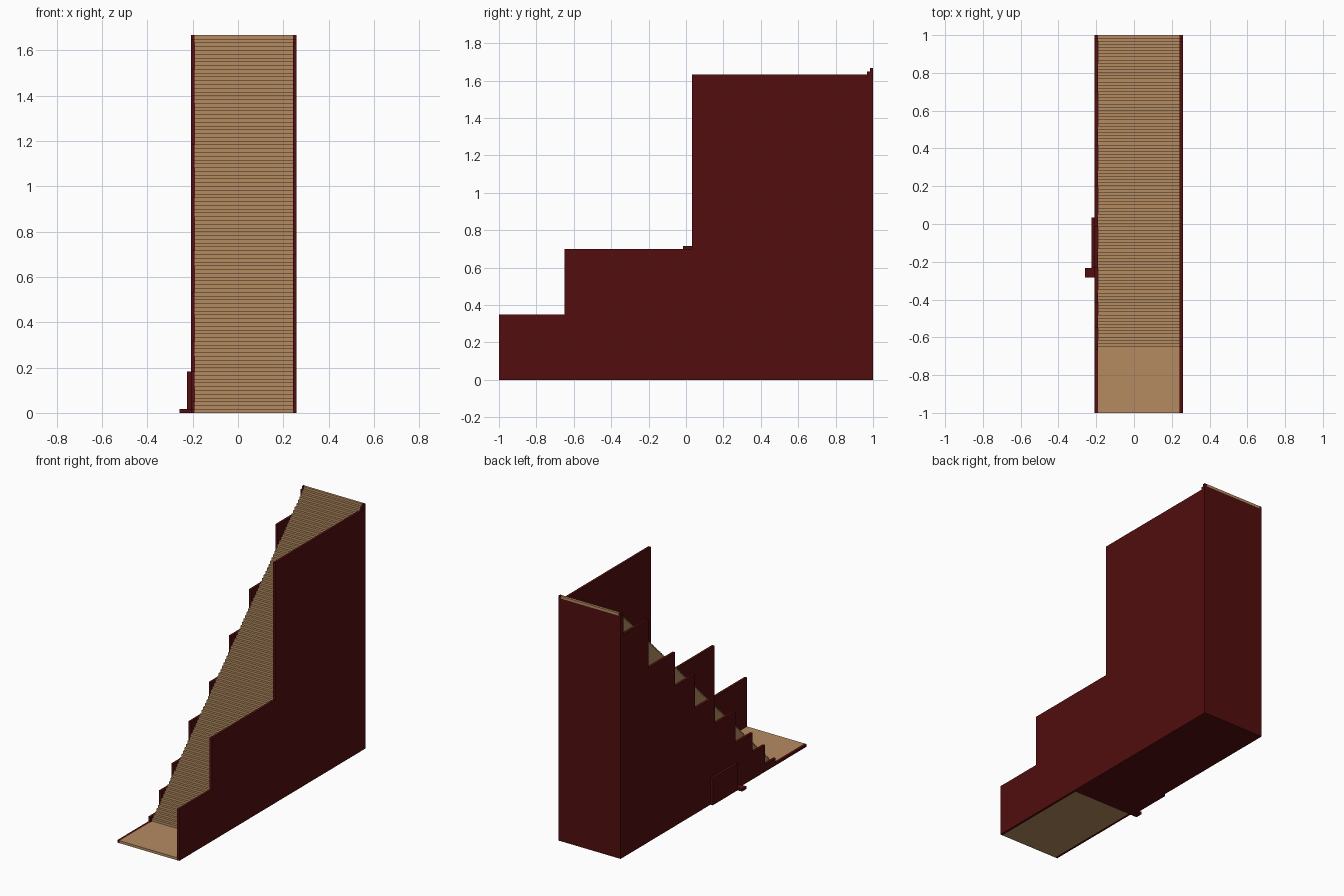
import bpy, bmesh

cube = bpy.data.objects.get("Cube")
if cube:
    bpy.data.objects.remove(cube, do_unlink=True)

U = 1 / 60                      # one grid unit
LENGTH, WIDTH = 120, 31         # overall size in units


def material(name, color):
    m = bpy.data.materials.new(name)
    m.use_nodes = True
    m.diffuse_color = color
    m.node_tree.nodes["Principled BSDF"].inputs["Base Color"].default_value = color
    return m


tan = material("tan wood", (0.46, 0.26, 0.12, 1))
red = material("dark red", (0.085, 0.0042, 0.0042, 1))


def extrude(name, profile, x0, x1, mat):
    """Extrude a (y, z) outline, in units, from x0 to x1."""
    bm = bmesh.new()
    verts = [bm.verts.new(((x0 - WIDTH / 2) * U, (y - LENGTH / 2) * U, z * U))
             for y, z in profile]
    face = bm.faces.new(verts)
    new = bmesh.ops.extrude_face_region(bm, geom=[face])["geom"]
    bmesh.ops.translate(bm, vec=((x1 - x0) * U, 0, 0),
                        verts=[v for v in new if isinstance(v, bmesh.types.BMVert)])
    bmesh.ops.recalc_face_normals(bm, faces=bm.faces)
    mesh = bpy.data.meshes.new(name)
    bm.to_mesh(mesh)
    bm.free()
    mesh.materials.append(mat)
    obj = bpy.data.objects.new(name, mesh)
    bpy.context.collection.objects.link(obj)
    return obj


def box(name, x0, x1, y0, y1, z0, z1, mat):
    return extrude(name, [(y0, z0), (y1, z0), (y1, z1), (y0, z1)], x0, x1, mat)


def stepped_top(steps):
    """Outline points, front to back, for (start, height) steps."""
    points = []
    ends = [s[0] for s in steps[1:]] + [LENGTH]
    for (start, height), end in zip(steps, ends):
        points += [(start, height), (end, height)]
    return points


# Staircase with landing; the underside is raised where the floor plate sits
treads = [(0, 1)] + [(y, y - 19) for y in range(21, LENGTH)]
underside = [(120, 99), (119, 99), (119, 1), (43, 1), (43, 0), (0, 0)]
extrude("staircase", stepped_top(treads) + underside, 4, 30, tan)

# Floor plate and back panel
box("floor_plate", 4, 30, 43, 120, 0, 1, red)
box("back_panel", 4, 30, 119, 120, 1, 99, red)

# Side walls
base = [(LENGTH, 0), (0, 0)]
tall_steps = [(0, 21), (21, 42), (62, 98), (118, 99), (119, 100)]
extrude("tall_side_wall", stepped_top(tall_steps) + base, 30, 31, red)
low_steps = [(0, 1), (20, 3), (27, 11), (35, 19), (46, 32), (59, 43),
             (72, 57), (85, 71), (102, 91), (118, 99), (119, 100)]
extrude("low_side_wall", stepped_top(low_steps) + base, 3, 4, red)

# Side panel and its small foot
box("side_panel", 2, 3, 46, 62, 0, 11, red)
box("side_foot", 0, 3, 43, 46, 0, 1, red)
